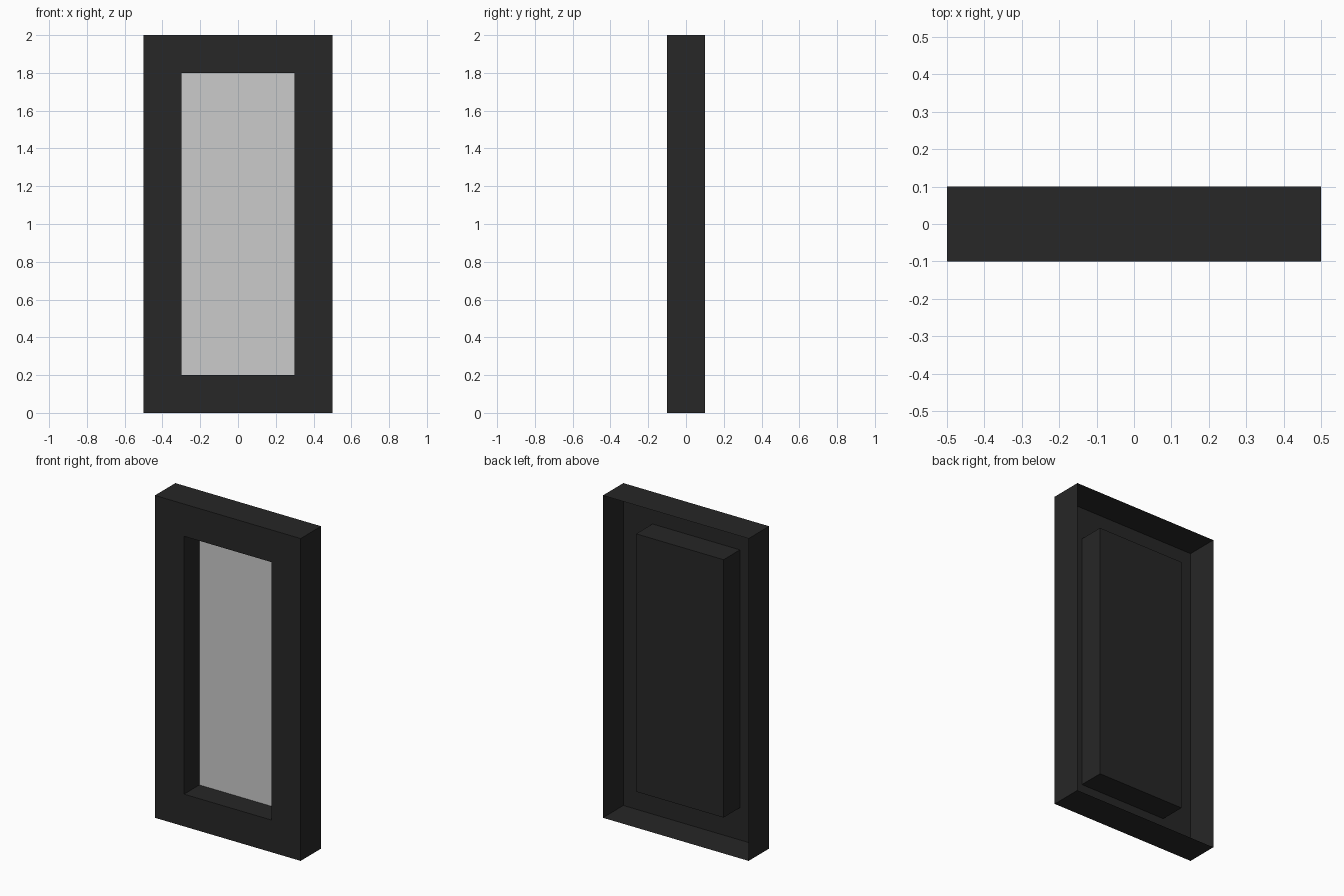
import bpy, bmesh

if "Cube" in bpy.data.objects:
    bpy.data.objects.remove(bpy.data.objects["Cube"])

W, H, D = 1.0, 2.0, 0.2      # outer size
BORDER = 0.2                 # frame border width
FRONT, BACK = -D / 2, D / 2
FLOOR, GLASS = 0.06, 0.05    # recess floor and mirror depth (y)


def ring(bm, inset, y):
    x = W / 2 - inset
    return [bm.verts.new(p) for p in
            ((-x, y, inset), (x, y, inset), (x, y, H - inset), (-x, y, H - inset))]


def bridge(bm, a, b):
    for i in range(4):
        j = (i + 1) % 4
        bm.faces.new((a[i], a[j], b[j], b[i]))


def finish(name, bm, color=None):
    mesh = bpy.data.meshes.new(name)
    bm.to_mesh(mesh)
    bm.free()
    if color:
        mat = bpy.data.materials.new(name + "_colour")
        mat.diffuse_color = color
        mat.use_nodes = True
        mat.node_tree.nodes["Principled BSDF"].inputs["Base Color"].default_value = mat.diffuse_color
        mesh.materials.append(mat)
    obj = bpy.data.objects.new(name, mesh)
    bpy.context.collection.objects.link(obj)


# frame: thin shell, open at the back, with a recessed tray
bm = bmesh.new()
loops = [ring(bm, 0, BACK), ring(bm, 0, FRONT),
         ring(bm, BORDER, FRONT), ring(bm, BORDER, FLOOR)]
for a, b in zip(loops, loops[1:]):
    bridge(bm, a, b)
bm.faces.new(loops[-1])
finish("frame", bm, (0.02, 0.02, 0.02, 1))

# mirror panel lying just in front of the recess floor
bm = bmesh.new()
bm.faces.new(ring(bm, BORDER, GLASS))
finish("mirror_panel", bm)
